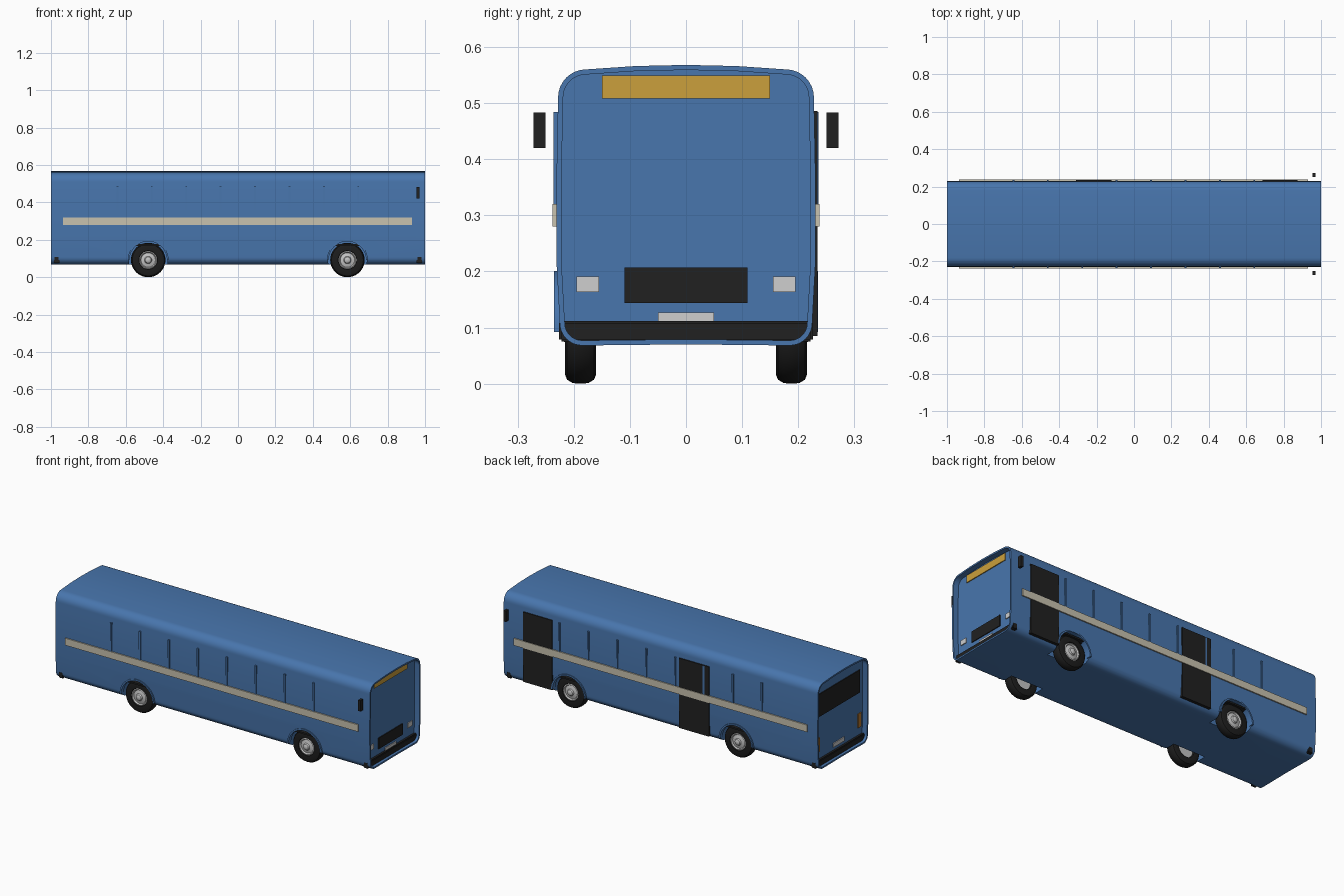
import bpy, bmesh, math
from mathutils import Matrix, Vector

if "Cube" in bpy.data.objects:
    bpy.data.objects.remove(bpy.data.objects["Cube"])


def material(name, r, g, b):
    m = bpy.data.materials.new(name)
    m.use_nodes = True
    m.diffuse_color = (r, g, b, 1)
    bsdf = m.node_tree.nodes["Principled BSDF"]
    bsdf.inputs["Base Color"].default_value = (r, g, b, 1)
    bsdf.inputs["Roughness"].default_value = 0.6
    return m


BLUE = material("body blue", 0.065, 0.18, 0.42)
BLACK = material("trim black", 0.015, 0.015, 0.015)
TYRE = material("tyre black", 0.012, 0.012, 0.012)
CREAM = material("stripe cream", 0.58, 0.54, 0.43)
WHITE = material("lamp white", 0.62, 0.62, 0.62)
STEEL = material("wheel silver", 0.55, 0.55, 0.55)
AMBER = material("sign amber", 0.6, 0.35, 0.045)
ORANGE = material("lamp orange", 0.5, 0.2, 0.03)


def finish(bm, name, mat, smooth=None):
    bmesh.ops.recalc_face_normals(bm, faces=bm.faces)
    mesh = bpy.data.meshes.new(name)
    bm.to_mesh(mesh)
    bm.free()
    mesh.materials.append(mat)
    ob = bpy.data.objects.new(name, mesh)
    bpy.context.collection.objects.link(ob)
    if smooth:
        activate(ob)
        bpy.ops.object.shade_smooth_by_angle(angle=math.radians(smooth))
    return ob


def activate(ob):
    bpy.ops.object.select_all(action="DESELECT")
    ob.select_set(True)
    bpy.context.view_layer.objects.active = ob


def box(name, mat, x, y, z, bevel=0):
    """Box from (min, max) ranges on each axis."""
    bm = bmesh.new()
    bmesh.ops.create_cube(bm, size=1)
    for v in bm.verts:
        v.co = [(a + b) / 2 + c * (b - a) for (a, b), c in zip((x, y, z), v.co)]
    if bevel:
        bmesh.ops.bevel(bm, geom=bm.edges[:], offset=bevel, segments=2, affect="EDGES")
    return finish(bm, name, mat, 40 if bevel else None)


def lathe(name, mat, profile, x, z, side, steps=40):
    """Spin (radius, y) points about a wheel axle; side mirrors it in y."""
    bm = bmesh.new()
    verts = [bm.verts.new((r, y * side, 0)) for r, y in profile]
    edges = [bm.edges.new(p) for p in zip(verts, verts[1:])]
    bmesh.ops.spin(bm, geom=verts + edges, cent=(0, 0, 0), axis=(0, 1, 0),
                   angle=math.tau, steps=steps)
    bmesh.ops.remove_doubles(bm, verts=bm.verts, dist=1e-5)
    bmesh.ops.translate(bm, verts=bm.verts, vec=(x, 0, z))
    return finish(bm, name, mat, 35)


AXLES = (-0.48, 0.585)
AXLE_Z = 0.092


# Body shell: rounded cross-section, extruded, with recessed end panels
def half_section():
    pts = [(0.0, 0.07)]
    for (cy, cz, r, start) in ((0.185, 0.108, 0.04, -90), (0.178, 0.51, 0.05, 0)):
        for i in range(9):
            a = math.radians(start + i * 11.25)
            pts.append((cy + r * math.cos(a), cz + r * math.sin(a)))
        if start < 0:
            pts.append((0.231, 0.22))
            pts.append((0.231, 0.36))
    return pts + [(0.09, 0.566), (0.0, 0.568)]


half = half_section()
section = half + [(-y, z) for y, z in reversed(half[1:-1])]
bm = bmesh.new()
cap = bm.faces.new([bm.verts.new((-1, y, z)) for y, z in section])
ext = bmesh.ops.extrude_face_region(bm, geom=[cap], use_keep_orig=True)
bmesh.ops.translate(bm, vec=(2, 0, 0),
                    verts=[g for g in ext["geom"] if isinstance(g, bmesh.types.BMVert)])
bmesh.ops.recalc_face_normals(bm, faces=bm.faces)
ends = [f for f in bm.faces if abs(f.normal.x) > 0.9]
for end in ends:
    inward = Vector((-0.031 * math.copysign(1, end.normal.x), 0, 0))
    bmesh.ops.inset_region(bm, faces=[end], thickness=0.009)
    back = bmesh.ops.extrude_discrete_faces(bm, faces=[end])["faces"]
    bmesh.ops.translate(bm, verts=back[0].verts, vec=inward)
body = finish(bm, "body_shell", BLUE)

# Wheel wells cut into the body
for x in AXLES:
    for side in (-1, 1):
        bm = bmesh.new()
        bmesh.ops.create_cone(bm, cap_ends=True, segments=48, radius1=0.104,
                              radius2=0.104, depth=0.16,
                              matrix=Matrix.Translation((x, side * 0.22, AXLE_Z))
                              @ Matrix.Rotation(math.pi / 2, 4, "X"))
        cutter = finish(bm, "well_cutter", BLUE)
        cutter.hide_render = True
        mod = body.modifiers.new("well", "BOOLEAN")
        mod.object = cutter
        mod.solver = "EXACT"
        activate(body)
        bpy.ops.object.modifier_apply(modifier=mod.name)
        bpy.data.objects.remove(cutter)
activate(body)
bpy.ops.object.shade_smooth_by_angle(angle=math.radians(30))

# Wheels, arches and well liners
tyre = [(0.05, 0.162), (0.075, 0.16), (0.085, 0.164), (0.091, 0.174), (0.092, 0.188),
        (0.091, 0.202), (0.085, 0.212), (0.075, 0.216), (0.05, 0.215), (0.046, 0.208)]
hub = [(0.0, 0.17), (0.048, 0.17), (0.048, 0.212), (0.043, 0.214), (0.038, 0.207),
       (0.02, 0.212), (0.016, 0.22), (0.008, 0.224), (0.0, 0.225)]
for x, end in zip(AXLES, ("rear", "front")):
    for side, hand in ((-1, "right"), (1, "left")):
        tag = f"{end}_{hand}"
        lathe(f"{tag}_tyre", TYRE, tyre, x, AXLE_Z, side)
        lathe(f"{tag}_hub", STEEL, hub, x, AXLE_Z, side)
        # half-ring lip round the wheel opening
        bm = bmesh.new()
        ring = [bm.verts.new((r, side * y, 0)) for r, y in
                ((0.1, 0.21), (0.1, 0.235), (0.109, 0.235), (0.109, 0.21))]
        face = bm.faces.new(ring)
        bmesh.ops.spin(bm, geom=[face], cent=(0, 0, 0), axis=(0, 1, 0),
                       angle=-math.pi, steps=28)
        bmesh.ops.translate(bm, verts=bm.verts, vec=(x, 0, AXLE_Z))
        finish(bm, f"{tag}_arch", BLUE, 35)
        box(f"{tag}_well_liner", BLACK, (x - 0.07, x + 0.07),
            sorted((side * 0.16, side * 0.228)), (0.168, 0.177))

# Side stripes, window posts and mirrors
for side, hand in ((-1, "right"), (1, "left")):
    box(f"{hand}_stripe", CREAM, (-0.935, 0.93), sorted((side * 0.229, side * 0.238)),
        (0.28, 0.32))
    for i in range(8):
        x = -0.645 + i * 0.184
        box(f"{hand}_window_post_{i + 1}", BLUE, (x - 0.005, x + 0.005),
            sorted((side * 0.222, side * 0.2365)), (0.3, 0.484))
    box(f"{hand}_mirror", BLACK, (0.955, 0.971), sorted((side * 0.25, side * 0.272)),
        (0.42, 0.483))

# Doors on the left side
for name, x in (("front_door", (0.688, 0.873)), ("middle_door", (-0.31, -0.12))):
    box(name, BLACK, x, (0.215, 0.2345), (0.085, 0.486))

# Front panel fittings
FACE = (0.966, 0.974)
box("destination_sign", AMBER, FACE, (-0.15, 0.15), (0.508, 0.549))
box("front_grille", BLACK, FACE, (-0.11, 0.11), (0.144, 0.207))
box("front_plate", WHITE, FACE, (-0.05, 0.05), (0.108, 0.127))
for side, hand in ((-1, "right"), (1, "left")):
    box(f"{hand}_headlight", WHITE, FACE, sorted((side * 0.155, side * 0.195)),
        (0.163, 0.191))

# Rear panel fittings
TAIL = (-0.974, -0.966)
box("rear_window", BLACK, TAIL, (-0.19, 0.19), (0.355, 0.485))
box("rear_plate", WHITE, TAIL, (-0.05, 0.05), (0.13, 0.153))
for side, hand in ((-1, "right"), (1, "left")):
    box(f"{hand}_tail_light", ORANGE, TAIL, sorted((side * 0.175, side * 0.205)),
        (0.155, 0.235))

# Bumpers
for name, x in (("front_bumper", (0.955, 0.985)), ("rear_bumper", (-0.985, -0.955))):
    box(name, BLACK, x, (-0.226, 0.226), (0.075, 0.112), 0.004)
